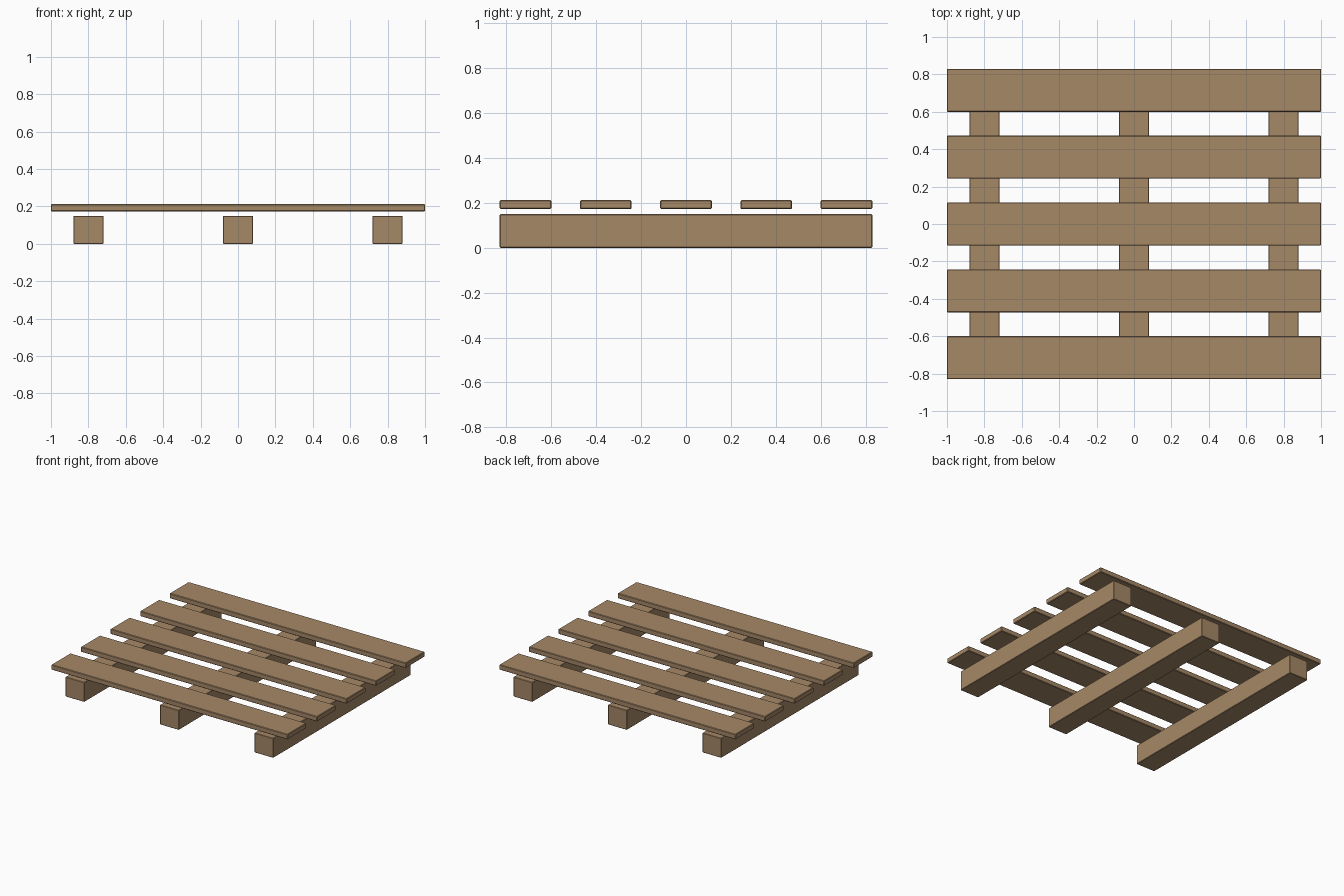
import bpy

if "Cube" in bpy.data.objects:
    bpy.data.objects.remove(bpy.data.objects["Cube"])

wood = bpy.data.materials.new("light_brown_wood")
wood.diffuse_color = (0.38, 0.246, 0.136, 1.0)
wood.use_nodes = True
wood.node_tree.nodes["Principled BSDF"].inputs["Base Color"].default_value = wood.diffuse_color

DEPTH = 1.66           # overall depth of the pallet
BEAM_HEIGHT = 0.15
PLANK_WIDTH = 0.23
PLANK_BOTTOM, PLANK_TOP = 0.173, 0.212


def timber(name, center, size, bevel):
    """Box with slightly eased edges."""
    bpy.ops.mesh.primitive_cube_add(size=1, location=center)
    ob = bpy.context.object
    ob.name = name
    ob.scale = size
    bpy.ops.object.transform_apply(location=False, rotation=False, scale=True)
    ob.data.materials.append(wood)
    mod = ob.modifiers.new("eased_edges", "BEVEL")
    mod.width = bevel
    mod.segments = 1
    return ob


# Three support beams running front to back
for i, x in enumerate((-0.8, 0.0, 0.8)):
    timber(f"support_beam_{i + 1}", (x, 0, BEAM_HEIGHT / 2),
           (0.16, DEPTH, BEAM_HEIGHT), 0.003)

# Five deck planks evenly spaced above the beams
spacing = (DEPTH - PLANK_WIDTH) / 4
for i in range(5):
    timber(f"deck_plank_{i + 1}",
           (0, (i - 2) * spacing, (PLANK_BOTTOM + PLANK_TOP) / 2),
           (2.0, PLANK_WIDTH, PLANK_TOP - PLANK_BOTTOM), 0.004)
